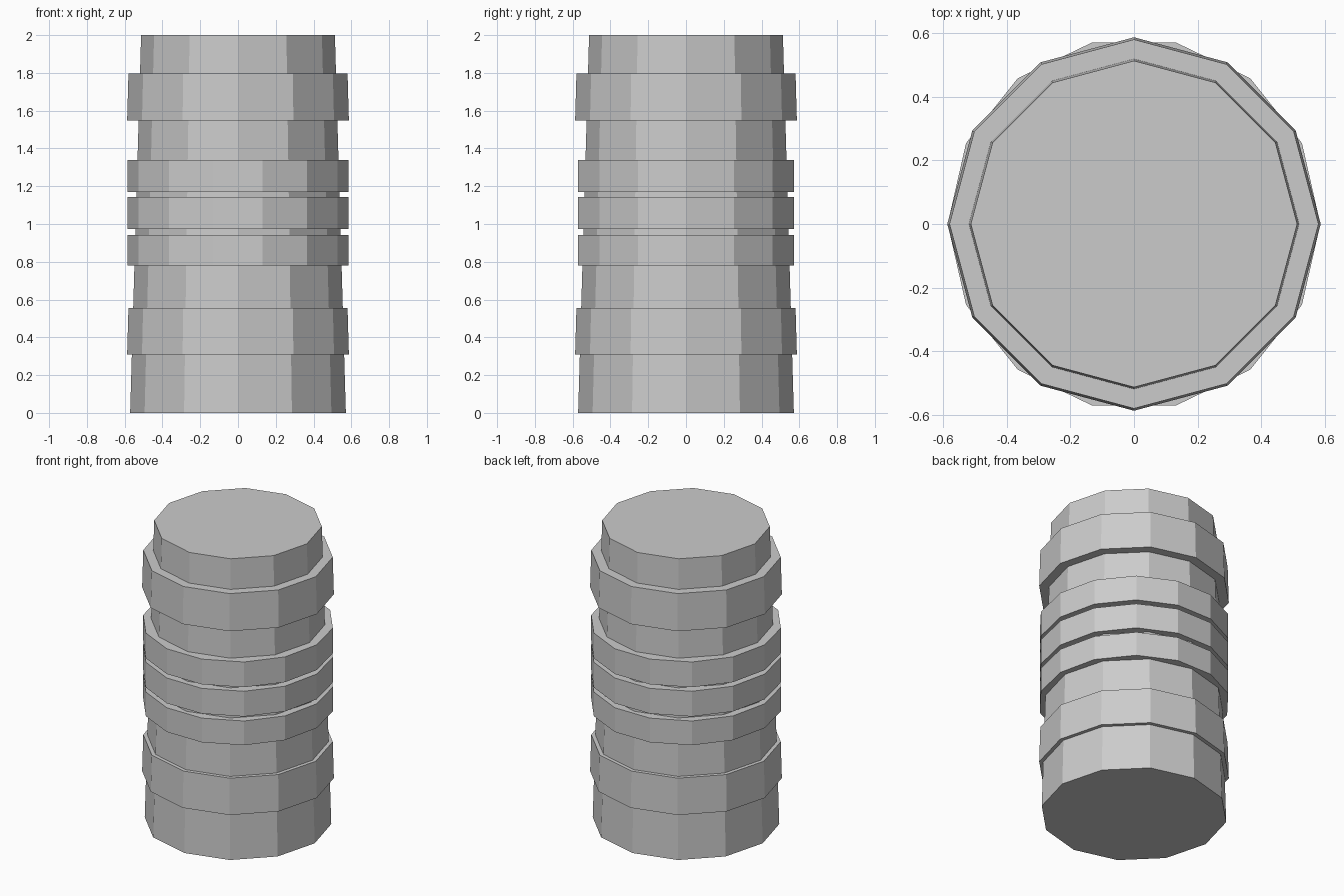
import bpy
import math

cube = bpy.data.objects.get("Cube")
if cube:
    bpy.data.objects.remove(cube, do_unlink=True)

# Single flat colour
grey = bpy.data.materials.new("light_grey")
grey.use_nodes = True
colour = (0.6, 0.6, 0.6, 1)
grey.diffuse_color = colour
grey.node_tree.nodes["Principled BSDF"].inputs["Base Color"].default_value = colour


def drum(name, sides, z0, z1, r0, r1):
    """Capped, faceted drum with a corner on the +x axis."""
    bpy.ops.mesh.primitive_cone_add(
        vertices=sides, radius1=r0, radius2=r1, depth=z1 - z0,
        location=(0, 0, (z0 + z1) / 2), rotation=(0, 0, math.pi / 2))
    obj = bpy.context.object
    obj.name = name
    obj.data.materials.append(grey)
    return obj


# Tapered body
drum("body", 12, 0, 2, 0.571, 0.513)

# Wide bands that taper with the body
for name, z0, z1 in (("lower_band", 0.31, 0.555), ("upper_band", 1.547, 1.797)):
    drum(name, 12, z0, z1, 0.587, 0.58)

# Three straight grip rings around the middle
for i, (z0, z1) in enumerate(((0.78, 0.943), (0.973, 1.143), (1.17, 1.34))):
    drum(f"grip_ring_{i + 1}", 14, z0, z1, 0.586, 0.586)
